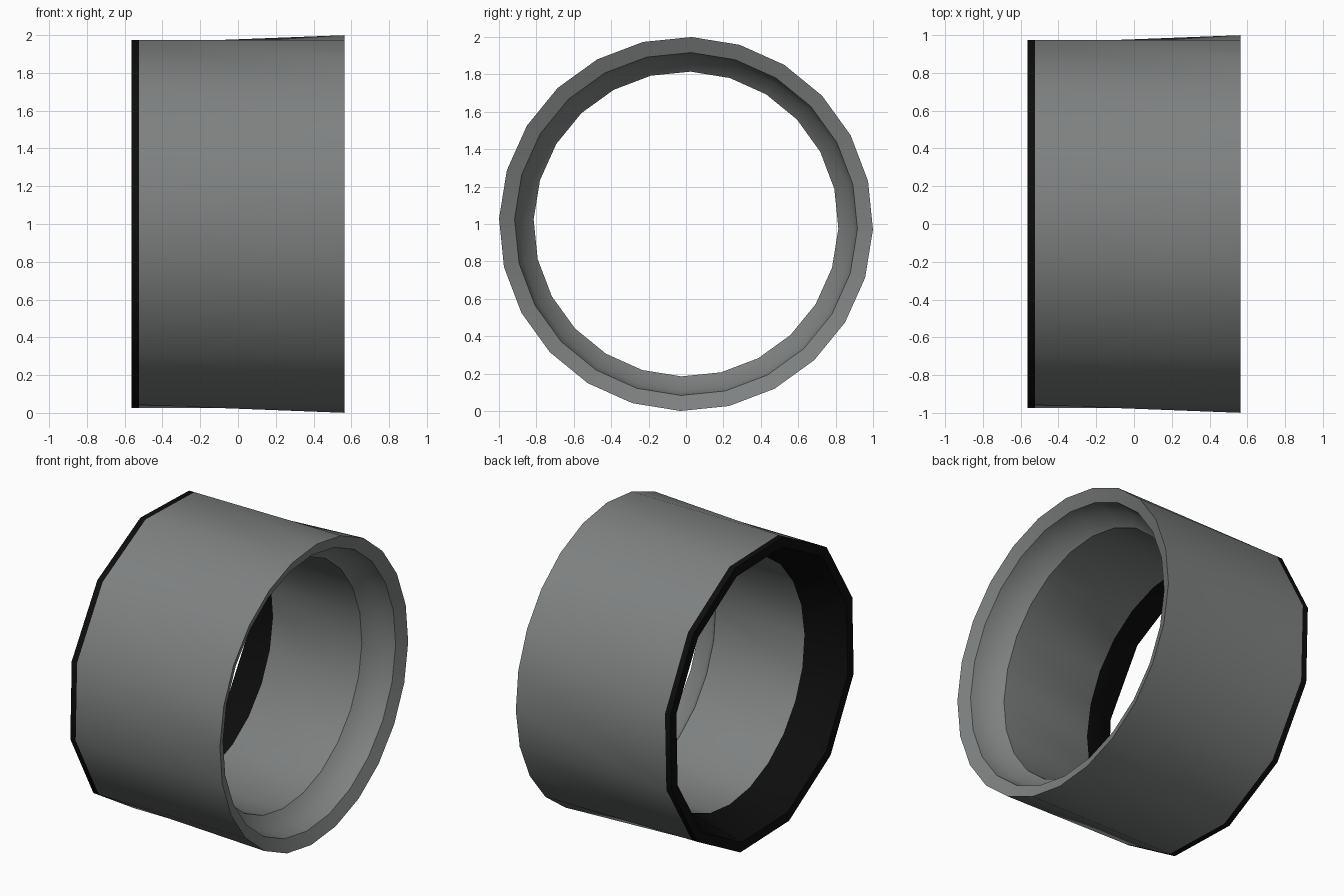
import bpy
import bmesh
from math import cos, sin, radians

cube = bpy.data.objects.get("Cube")
if cube:
    bpy.data.objects.remove(cube, do_unlink=True)

SIDES = 24
TURN = 88.3  # angle of the first corner


def material(name, rgb, rough):
    mat = bpy.data.materials.new(name)
    mat.use_nodes = True
    mat.diffuse_color = (*rgb, 1)
    bsdf = mat.node_tree.nodes["Principled BSDF"]
    bsdf.inputs["Base Color"].default_value = (*rgb, 1)
    bsdf.inputs["Roughness"].default_value = rough
    return mat


def ring(bm, x, r, coarse=False):
    """Ring of corners around the x axis; coarse keeps every other corner."""
    steps = range(1, SIDES, 2) if coarse else range(SIDES)
    angles = [radians(TURN + i * 360 / SIDES) for i in steps]
    return [bm.verts.new((x, r * cos(a), 1 + r * sin(a))) for a in angles]


def bridge(bm, a, b, index):
    """Join two rings, fanning triangles where a coarse ring meets a fine one."""
    if len(a) > len(b):
        a, b = b, a
    n, m = len(a), len(b)
    for k in range(n):
        p, q = a[k], a[(k + 1) % n]
        if n == m:
            polys = [(p, q, b[(k + 1) % n], b[k])]
        else:
            f = [b[(2 * k + j) % m] for j in (1, 2, 3)]
            polys = [(p, f[0], f[1]), (p, f[1], f[2]), (p, f[2], q)]
        for poly in polys:
            bm.faces.new(poly).material_index = index


GREY, BLACK = 0, 1
# Closed profile: x, radius, coarse ring, colour of the band to the next ring
profile = [
    (-0.525, 1.0, True, GREY),      # outer wall
    (0.565, 1.0, False, GREY),      # sloped front rim
    (0.53, 0.917, False, GREY),     # recess wall
    (0.42, 0.892, False, GREY),     # inner shoulder
    (0.35, 0.815, False, GREY),     # bore
    (-0.31, 0.815, False, BLACK),   # flared end of the bore
    (-0.565, 0.935, True, BLACK),   # back rim
    (-0.565, 1.0, True, BLACK),     # outer edge band
]

bm = bmesh.new()
rings = [ring(bm, x, r, c) for x, r, c, _ in profile]
for i, row in enumerate(profile):
    bridge(bm, rings[i], rings[(i + 1) % len(rings)], row[3])
bmesh.ops.recalc_face_normals(bm, faces=bm.faces)

mesh = bpy.data.meshes.new("ring_sleeve")
bm.to_mesh(mesh)
bm.free()
mesh.materials.append(material("satin grey", (0.21, 0.22, 0.22), 0.6))
mesh.materials.append(material("black", (0.004, 0.004, 0.004), 0.8))

sleeve = bpy.data.objects.new("ring_sleeve", mesh)
bpy.context.collection.objects.link(sleeve)
bpy.ops.object.select_all(action="DESELECT")
sleeve.select_set(True)
bpy.context.view_layer.objects.active = sleeve
bpy.ops.object.shade_smooth_by_angle(angle=radians(35))
